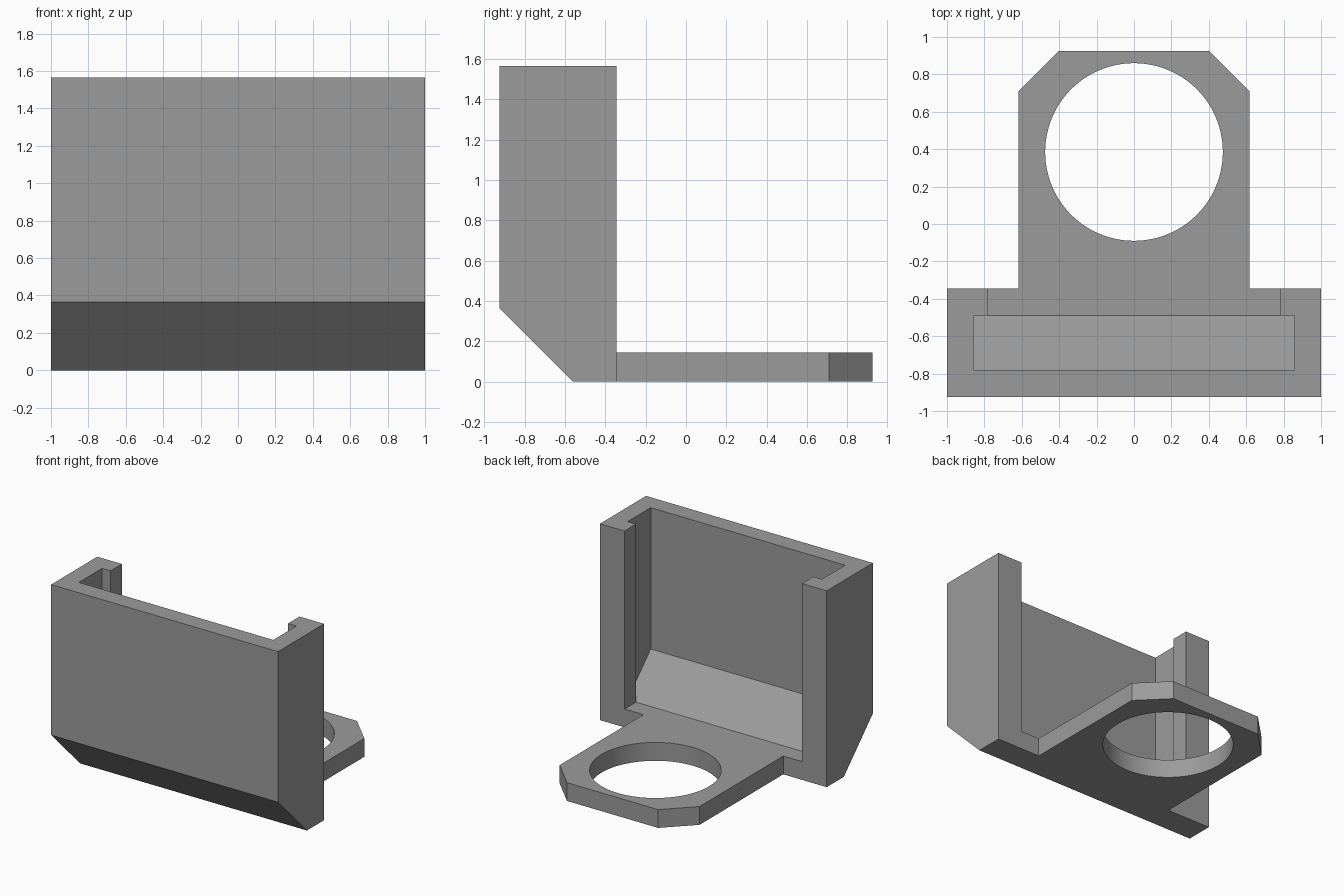
import bpy, bmesh, math
from mathutils import Vector

if "Cube" in bpy.data.objects:
    bpy.data.objects.remove(bpy.data.objects["Cube"])

grey = bpy.data.materials.new("plain grey")
grey.diffuse_color = (0.33, 0.33, 0.33, 1)
grey.use_nodes = True
grey.node_tree.nodes["Principled BSDF"].inputs["Base Color"].default_value = grey.diffuse_color


def prism(name, points, direction):
    """Extrude a flat outline along a direction into a solid."""
    bm = bmesh.new()
    face = bm.faces.new([bm.verts.new(p) for p in points])
    new = bmesh.ops.extrude_face_region(bm, geom=[face])["geom"]
    bmesh.ops.translate(bm, vec=Vector(direction),
                        verts=[v for v in new if isinstance(v, bmesh.types.BMVert)])
    bmesh.ops.recalc_face_normals(bm, faces=bm.faces)
    mesh = bpy.data.meshes.new(name)
    bm.to_mesh(mesh)
    bm.free()
    mesh.materials.append(grey)
    obj = bpy.data.objects.new(name, mesh)
    bpy.context.collection.objects.link(obj)
    return obj


def across(name, profile, half):
    """Prism from a (y, z) side profile, centred on x."""
    return prism(name, [(-half, y, z) for y, z in profile], (2 * half, 0, 0))


def upward(name, outline, z0, z1):
    """Prism from an (x, y) plan outline."""
    return prism(name, [(x, y, z0) for x, y in outline], (0, 0, z1 - z0))


def combine(target, tool, operation):
    """Apply a boolean and remove the tool object."""
    mod = target.modifiers.new(operation.lower(), "BOOLEAN")
    mod.operation, mod.solver, mod.object = operation, "EXACT", tool
    bpy.context.view_layer.objects.active = target
    bpy.ops.object.modifier_apply(modifier=mod.name)
    bpy.data.objects.remove(tool)


FLOOR, FRONT, BACK, END = 0.146, -0.925, -0.344, 0.925
POCKET_FRONT, POCKET_BACK = -0.78, -0.488

# Holder block with chamfered lower front edge
holder = across("holder_bracket", [
    (FRONT, 0.365), (-0.56, 0), (BACK, 0), (BACK, 1.565), (FRONT, 1.565)], 1)

# Tab with clipped corners, overlapping into the holder floor
right = [(0.617, -0.42), (0.617, 0.71), (0.402, END)]
tab = upward("tab", right + [(-x, y) for x, y in reversed(right)], 0, FLOOR)
combine(holder, tab, "UNION")

# Pocket with sloped floor
pocket = across("pocket_cutter", [
    (POCKET_FRONT, 0.438), (POCKET_BACK, FLOOR), (POCKET_BACK, 1.8),
    (POCKET_FRONT, 1.8)], 0.857)
combine(holder, pocket, "DIFFERENCE")

# Opening between the two rear lips
opening = across("opening_cutter", [
    (POCKET_BACK - 0.1, FLOOR + 0.1), (POCKET_BACK, FLOOR), (BACK + 0.1, FLOOR),
    (BACK + 0.1, 1.8), (POCKET_BACK - 0.1, 1.8)], 0.783)
combine(holder, opening, "DIFFERENCE")

# Round hole through the tab
N = 96
circle = [(0.475 * math.cos(2 * math.pi * i / N),
           0.385 + 0.475 * math.sin(2 * math.pi * i / N)) for i in range(N)]
combine(holder, upward("hole_cutter", circle, -0.2, 0.4), "DIFFERENCE")

# Smooth hole wall, crisp edges elsewhere
bpy.ops.object.select_all(action="DESELECT")
holder.select_set(True)
bpy.context.view_layer.objects.active = holder
bpy.ops.object.shade_smooth_by_angle(angle=math.radians(30))
